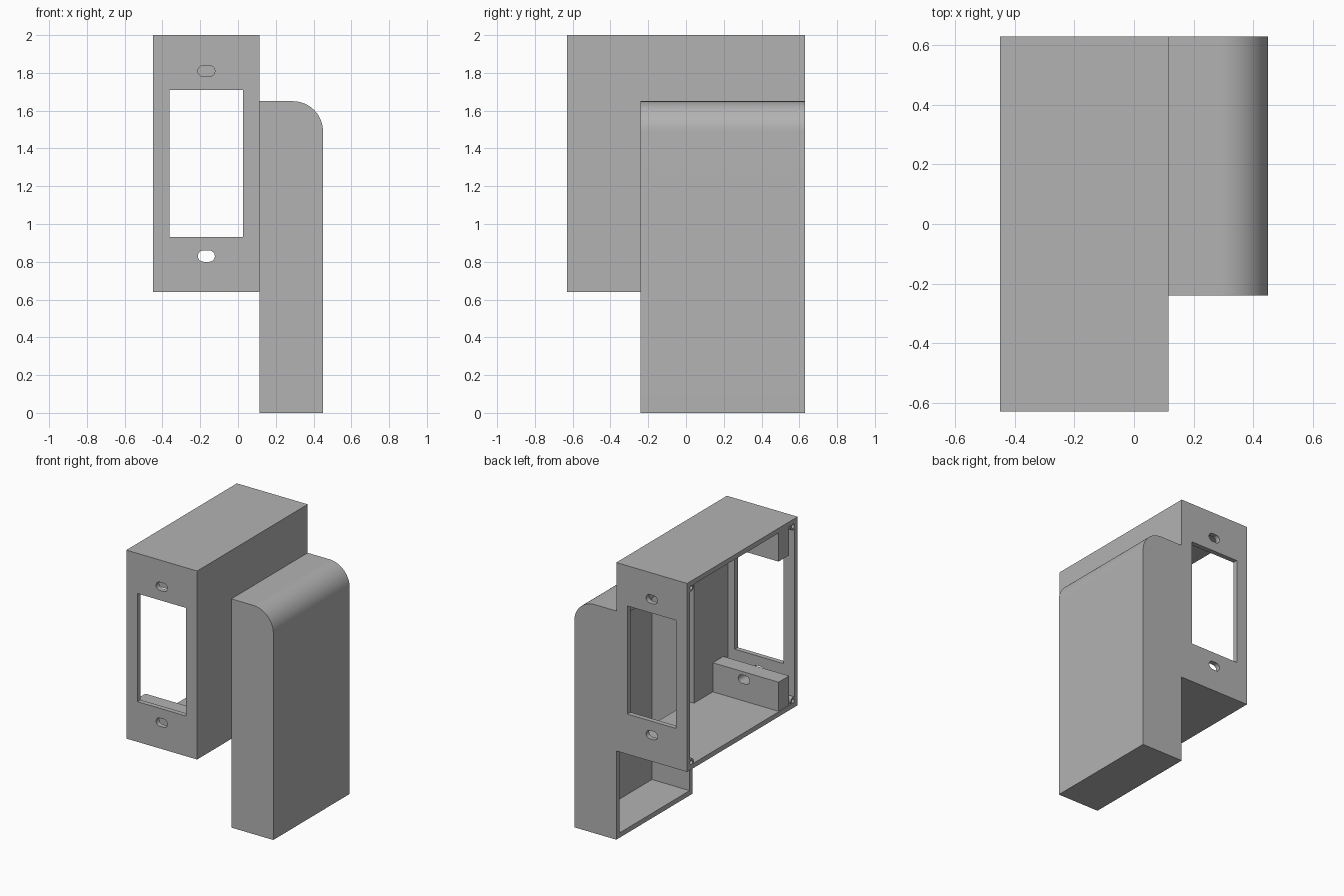
import bpy, math
from mathutils import Matrix

if "Cube" in bpy.data.objects:
    bpy.data.objects.remove(bpy.data.objects["Cube"], do_unlink=True)

grey = bpy.data.materials.new("plain_grey")
grey.use_nodes = True
colour = (0.45, 0.45, 0.45, 1)
grey.diffuse_color = colour
grey.node_tree.nodes["Principled BSDF"].inputs["Base Color"].default_value = colour

T = 0.035                                   # wall thickness
X0, X1, X2 = -0.45, 0.115, 0.45             # open side, joint, outer side
Y0, YH, Y1 = -0.63, -0.24, 0.63             # box front, housing front, back
Z0, Z1, ZH = 0.64, 2.0, 1.65                # box bottom, box top, housing top
CX, CZ = (X0 + X1) / 2, (Z0 + Z1) / 2       # box centre


def prism(name, outline, y0, y1):
    """Extrude an x-z outline along y."""
    n = len(outline)
    verts = [(x, y, z) for y in (y0, y1) for x, z in outline]
    faces = [list(range(n)), list(range(2 * n - 1, n - 1, -1))]
    faces += [(i, i + n, (i + 1) % n + n, (i + 1) % n) for i in range(n)]
    mesh = bpy.data.meshes.new(name)
    mesh.from_pydata(verts, [], faces)
    mesh.materials.append(grey)
    obj = bpy.data.objects.new(name, mesh)
    bpy.context.collection.objects.link(obj)
    return obj


def block(name, x0, x1, y0, y1, z0, z1):
    return prism(name, [(x0, z0), (x1, z0), (x1, z1), (x0, z1)], y0, y1)


def slot(name, z, half, r, y0, y1):
    """Rounded slot running through in y; half is the straight half length."""
    pts = []
    for side, start in ((1, -90), (-1, 90)):
        for i in range(13):
            a = math.radians(start + i * 15)
            pts.append((CX + side * half + r * math.cos(a), z + r * math.sin(a)))
    if half == 0:
        pts = pts[:12] + pts[13:25]
    return prism(name, pts, y0, y1)


def housing_outline(x0, inset):
    """Tall outline with a rounded upper outer corner."""
    r, top, side = 0.16 - inset, ZH - inset, X2 - inset
    arc = [(side - r + r * math.cos(a), top - r + r * math.sin(a))
           for a in (math.radians(i * 5) for i in range(19))]
    return [(x0, inset), (side, inset)] + arc + [(x0, top)]


def cut(target, cutters):
    for c in cutters:
        c.hide_render = True
        m = target.modifiers.new("cut", 'BOOLEAN')
        m.operation, m.solver, m.object = 'DIFFERENCE', 'EXACT', c
    dg = bpy.context.evaluated_depsgraph_get()
    dg.update()
    mesh = bpy.data.meshes.new_from_object(target.evaluated_get(dg))
    target.modifiers.clear()
    target.data = mesh
    for c in cutters:
        bpy.data.objects.remove(c, do_unlink=True)


def smooth(obj):
    bpy.ops.object.select_all(action='DESELECT')
    obj.select_set(True)
    bpy.context.view_layer.objects.active = obj
    bpy.ops.object.shade_smooth_by_angle(angle=math.radians(30))


# Main box: open on one side, windows and slots through front and back
box = block("main_box", X0, X1, Y0, Y1, Z0, Z1)
cut(box, [
    block("cavity", X0 - 0.1, X1 - T, Y0 + T, Y1 - T, Z0 + T, Z1 - T),
    block("passage", X1 - 2 * T, X1 + 0.1, YH + T, Y1 - T, Z0 + T, ZH - T),
    block("window", CX - 0.195, CX + 0.195, Y0 - 0.1, Y1 + 0.1, CZ - 0.39, CZ + 0.39),
    slot("upper_slot", CZ + 0.49, 0.015, 0.03, Y0 - 0.1, Y1 + 0.1),
    slot("lower_slot", CZ - 0.49, 0.015, 0.03, Y0 - 0.1, Y1 + 0.1),
])
smooth(box)

# Side housing: tall shell with a rounded shoulder, open towards the box
housing = prism("side_housing", housing_outline(X1, 0), YH, Y1)
cut(housing, [prism("housing_cavity", housing_outline(X1 - 0.1, T), YH + T, Y1 - T)])
smooth(housing)

# Mounting blocks behind the front wall; only the lower one is drilled
block("upper_mounting_block", X0 + 0.005, X1 - T, -0.54, -0.42, CZ + 0.435, Z1 - T)
lower = block("lower_mounting_block", X0 + 0.005, X1 - T, -0.54, -0.42, Z0 + T, CZ - 0.435)
cut(lower, [slot("drill", CZ - 0.49, 0.015, 0.03, -0.7, -0.3)])
smooth(lower)

# Screw posts in the corners of the open side
for end, y in (("front", Y0 + 0.05), ("back", Y1 - 0.05)):
    for level, z in (("lower", Z0 + 0.05), ("upper", Z1 - 0.05)):
        parts = []
        for r, length in ((0.028, 0.12), (0.015, 0.2)):
            bpy.ops.mesh.primitive_cylinder_add(vertices=24, radius=r, depth=length)
            part = bpy.context.object
            part.data.transform(Matrix.Translation((X0 + 0.062, y, z))
                                @ Matrix.Rotation(math.pi / 2, 4, 'Y'))
            parts.append(part)
        post, hole = parts
        post.name = f"{level}_{end}_screw_post"
        post.data.materials.append(grey)
        hole.data.transform(Matrix.Translation((-0.06, 0, 0)))
        cut(post, [hole])
        smooth(post)
